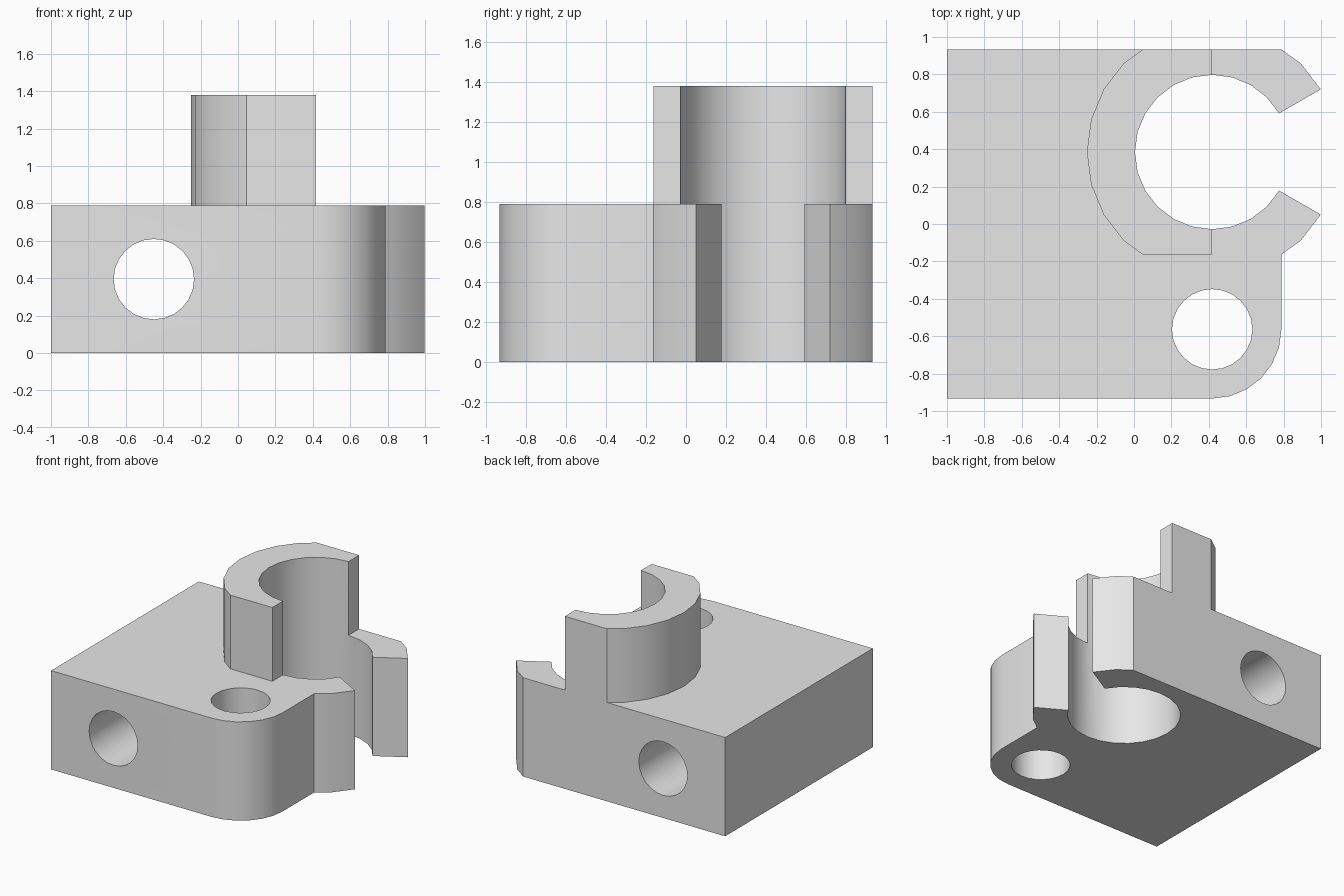
import bpy, bmesh, math

cube = bpy.data.objects.get("Cube")
if cube:
    bpy.data.objects.remove(cube, do_unlink=True)

# Key dimensions
CX, CY = 0.418, 0.385            # collar axis
R_IN, R_OUT = 0.413, 0.67        # collar bore and outside
HALF = 0.548                     # collar is cut flat at this distance in y
Y_END = CY + HALF                # back and front faces at +-Y_END
BASE_TOP, TOWER_TOP = 0.79, 1.38
R_CORNER, R_HOLE = 0.37, 0.215
HOLE_Y = -Y_END + R_CORNER       # vertical hole shares the corner centre

grey = bpy.data.materials.new("light grey")
grey.use_nodes = True
grey.diffuse_color = (0.8, 0.8, 0.8, 1)
grey.node_tree.nodes["Principled BSDF"].inputs["Base Color"].default_value = (0.8, 0.8, 0.8, 1)


def arc(cx, cy, r, start, end, step=15):
    """Points on an arc from start to end degrees, both included."""
    n = round(abs(end - start) / step)
    angles = [math.radians(start + (end - start) * i / n) for i in range(n + 1)]
    return [(cx + r * math.cos(a), cy + r * math.sin(a)) for a in angles]


def prism(name, outline, z0, z1):
    """Extrude an outline in x, y from z0 to z1."""
    bm = bmesh.new()
    face = bm.faces.new([bm.verts.new((x, y, z0)) for x, y in outline])
    top = bmesh.ops.extrude_face_region(bm, geom=[face])["geom"]
    bmesh.ops.translate(bm, vec=(0, 0, z1 - z0),
                        verts=[v for v in top if isinstance(v, bmesh.types.BMVert)])
    bmesh.ops.recalc_face_normals(bm, faces=bm.faces)
    mesh = bpy.data.meshes.new(name)
    bm.to_mesh(mesh)
    bm.free()
    obj = bpy.data.objects.new(name, mesh)
    bpy.context.collection.objects.link(obj)
    obj.data.materials.append(grey)
    return obj


def cut(target, cutter):
    """Subtract the cutter from the target, then remove the cutter."""
    cutter.hide_render = True
    mod = target.modifiers.new("cut", 'BOOLEAN')
    mod.operation = 'DIFFERENCE'
    mod.solver = 'EXACT'
    mod.object = cutter
    bpy.context.view_layer.objects.active = target
    bpy.ops.object.modifier_apply(modifier=mod.name)
    bpy.data.objects.remove(cutter, do_unlink=True)


# Block with rounded corner and open collar, at full tower height
block_outline = (
    [(-1, -Y_END)]
    + arc(CX, HOLE_Y, R_CORNER, -90, 0)
    + [(CX + R_CORNER, CY - HALF)]
    + arc(CX, CY, R_OUT, -45, -30)
    + arc(CX, CY, R_IN, 330, 30)
    + arc(CX, CY, R_OUT, 30, 45)
    + [(CX + R_CORNER, Y_END), (-1, Y_END)]
)
block = prism("clamp_block", block_outline, 0, TOWER_TOP)

# Clear everything above the base except the half collar tower
flat_x = 0.046
clearance = (
    [(2, 2), (CX, 2), (CX, CY - HALF), (flat_x, CY - HALF)]
    + arc(CX, CY, R_OUT, 225, 135)
    + [(flat_x, Y_END), (flat_x, 2), (-2, 2), (-2, -2), (2, -2)]
)
cut(block, prism("tower_clearance", clearance, BASE_TOP, 2))

# Vertical hole beside the collar
cut(block, prism("vertical_hole", arc(CX, HOLE_Y, R_HOLE, 0, 345), -0.5, 2))

# Horizontal hole from front to back
cross = prism("cross_hole", arc(0, 0, R_HOLE, 0, 345), -2, 2)
cross.rotation_euler.x = math.pi / 2
cross.location = (-0.45, 0, 0.395)
bpy.context.view_layer.update()
cut(block, cross)

# Smooth curved walls, sharp corners
bpy.ops.object.select_all(action='DESELECT')
block.select_set(True)
bpy.context.view_layer.objects.active = block
bpy.ops.object.shade_smooth_by_angle(angle=math.radians(25))
